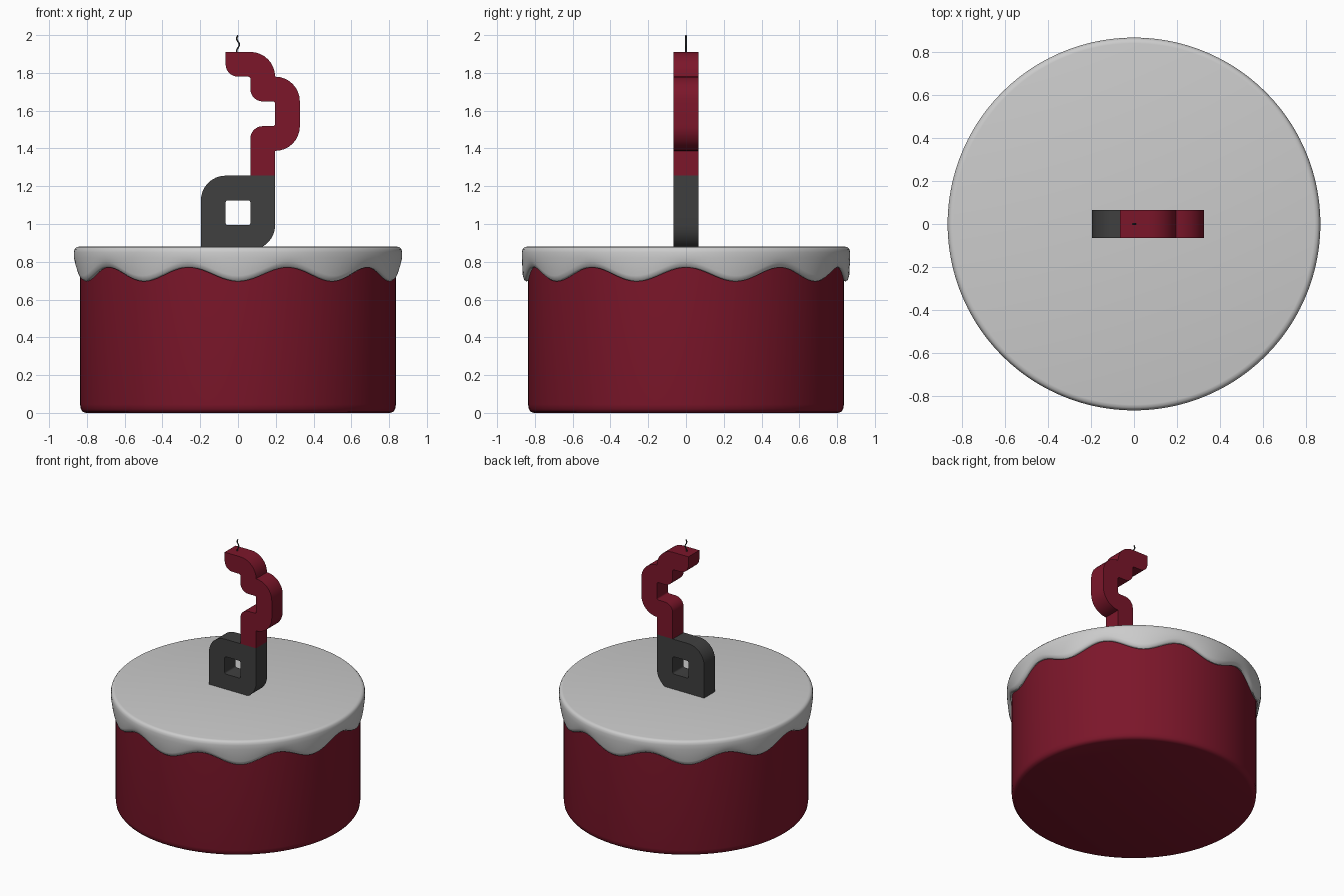
import bpy, bmesh, math
from mathutils import Vector

if "Cube" in bpy.data.objects:
    bpy.data.objects.remove(bpy.data.objects["Cube"])


def material(name, rgb):
    m = bpy.data.materials.new(name)
    m.diffuse_color = (*rgb, 1)
    m.use_nodes = True
    m.node_tree.nodes["Principled BSDF"].inputs["Base Color"].default_value = m.diffuse_color
    return m


RED = material("deep_red", (0.2, 0.008, 0.023))
DARK = material("charcoal", (0.05, 0.05, 0.05))


def finish(obj, mat=None, angle=35):
    if mat:
        obj.data.materials.append(mat)
    bpy.ops.object.select_all(action='DESELECT')
    obj.select_set(True)
    bpy.context.view_layer.objects.active = obj
    if obj.type == 'CURVE':
        bpy.ops.object.convert(target='MESH')
        obj = bpy.context.object
    bpy.ops.object.shade_smooth_by_angle(angle=math.radians(angle))
    return obj


def revolve(name, profile, segments, mat=None):
    """Skin rings of (radius, z); profile is a function of the angle from the front."""
    bm = bmesh.new()
    rings = []
    for i in range(segments):
        t = math.tau * i / segments
        rings.append([bm.verts.new((r * math.sin(t), -r * math.cos(t), z))
                      for r, z in profile(t)])
    for i in range(segments):
        a, b = rings[i], rings[(i + 1) % segments]
        for k in range(len(a) - 1):
            bm.faces.new((a[k], b[k], b[k + 1], a[k + 1]))
    bm.faces.new([r[0] for r in rings])
    bm.faces.new([r[-1] for r in rings])
    bmesh.ops.recalc_face_normals(bm, faces=bm.faces)
    me = bpy.data.meshes.new(name)
    bm.to_mesh(me)
    bm.free()
    obj = bpy.data.objects.new(name, me)
    bpy.context.collection.objects.link(obj)
    return finish(obj, mat, 50)


def rounded(corners, steps=8):
    """Polygon of (x, z, corner radius) with right-angle corners turned into arcs."""
    out = []
    n = len(corners)
    for i, (x, z, r) in enumerate(corners):
        p = Vector((x, z))
        if r == 0:
            out.append(p)
            continue
        u = (Vector(corners[i - 1][:2]) - p).normalized()
        v = (Vector(corners[(i + 1) % n][:2]) - p).normalized()
        c = p + (u + v) * r
        for k in range(steps + 1):
            a = math.pi / 2 * k / steps
            out.append(c - v * r * math.cos(a) - u * r * math.sin(a))
    return out


def plate(name, outlines, mat, half_depth=0.065):
    """Upright extruded plate; further outlines become holes."""
    cu = bpy.data.curves.new(name, 'CURVE')
    cu.dimensions = '2D'
    cu.fill_mode = 'BOTH'
    cu.extrude = half_depth
    for pts in outlines:
        s = cu.splines.new('POLY')
        s.points.add(len(pts) - 1)
        for q, p in zip(s.points, pts):
            q.co = (p.x, p.y, 0, 1)
        s.use_cyclic_u = True
    obj = bpy.data.objects.new(name, cu)
    obj.rotation_euler.x = math.pi / 2
    bpy.context.collection.objects.link(obj)
    return finish(obj, mat)


# Cake body with softened bottom rim
revolve("cake_body", lambda t: [(0.805, 0), (0.822, 0.006), (0.832, 0.02), (0.836, 0.045),
                                (0.836, 0.85)], 96, RED)


# Icing cap with ten scalloped drips
def icing(t):
    zb = 0.733 - 0.037 * math.cos(10 * t)
    return [(0.82, zb + 0.02), (0.835, zb + 0.003), (0.846, zb), (0.857, zb + 0.008),
            (0.864, zb + 0.03), (0.869, 0.82), (0.869, 0.85), (0.865, 0.867),
            (0.856, 0.877), (0.842, 0.88)]


revolve("icing", icing, 200)

# Candle base: square ring with two opposite rounded corners
U = 0.131
H = U / 2
Z = [0.863 + U * i for i in range(9)]
ring = rounded([(-3 * H, Z[0], 0), (3 * H, Z[0], U), (3 * H, Z[3], 0), (-3 * H, Z[3], U)])
hole = rounded([(-H, Z[1], 0.012), (H, Z[1], 0.012), (H, Z[2], 0.012), (-H, Z[2], 0.012)], 4)
plate("candle_base", [ring, hole], DARK)

# Candle stem: stepped hook outline
stem = rounded([
    (H, Z[3], 0), (3 * H, Z[3], 0), (3 * H, Z[4], 0), (5 * H, Z[4], U), (5 * H, Z[7], U),
    (3 * H, Z[7], 0), (3 * H, Z[8], U), (-H, Z[8], 0), (-H, Z[7], H), (H, Z[7], 0.012),
    (H, Z[6], H), (3 * H, Z[6], 0.012), (3 * H, Z[5], 0.012), (H, Z[5], H)])
plate("candle_stem", [stem], RED)

# Wavy wick
wick = bpy.data.curves.new("wick", 'CURVE')
wick.dimensions = '3D'
wick.bevel_depth = 0.004
wick.bevel_resolution = 2
wick.use_fill_caps = True
s = wick.splines.new('POLY')
s.points.add(16)
for i, p in enumerate(s.points):
    f = i / 16
    p.co = (-0.007 * math.sin(f * 3 * math.pi), 0, 1.90 + 0.099 * f, 1)
wick_obj = bpy.data.objects.new("wick", wick)
bpy.context.collection.objects.link(wick_obj)
finish(wick_obj, DARK)
